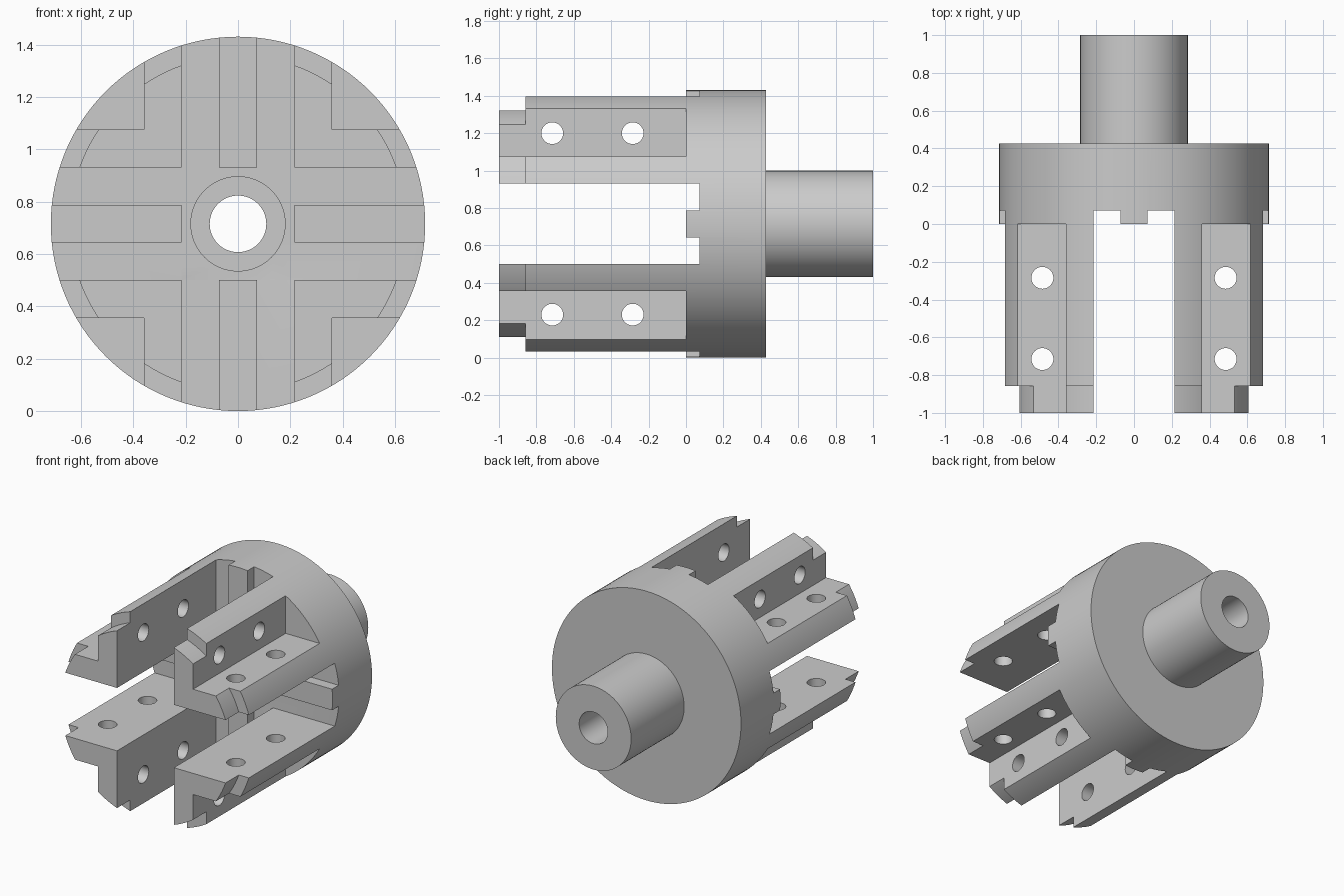
import bpy, bmesh
from math import pi, radians, sin, cos
from mathutils import Matrix, Vector

if "Cube" in bpy.data.objects:
    bpy.data.objects.remove(bpy.data.objects["Cube"])

R = 0.715      # outer radius, also the height of the axis
SEG = 128


def make_object(name, bm):
    bmesh.ops.recalc_face_normals(bm, faces=bm.faces)
    mesh = bpy.data.meshes.new(name)
    bm.to_mesh(mesh)
    bm.free()
    ob = bpy.data.objects.new(name, mesh)
    bpy.context.collection.objects.link(ob)
    return ob


def cut(target, bm):
    """Subtract a bmesh solid from the target and remove the cutter."""
    cutter = make_object("cutter", bm)
    cutter.hide_render = True
    mod = target.modifiers.new("cut", 'BOOLEAN')
    mod.operation = 'DIFFERENCE'
    mod.solver = 'EXACT'
    mod.object = cutter
    bpy.context.view_layer.objects.active = target
    bpy.ops.object.modifier_apply(modifier=mod.name)
    bpy.data.objects.remove(cutter)


def cut_box(target, x, y, z):
    """Cut a box; z is measured from the axis."""
    bm = bmesh.new()
    size = Matrix.Diagonal((x[1] - x[0], y[1] - y[0], z[1] - z[0], 1))
    centre = Vector((sum(x) / 2, sum(y) / 2, sum(z) / 2 + R))
    bmesh.ops.create_cube(bm, size=1, matrix=Matrix.Translation(centre) @ size)
    cut(target, bm)


def cut_hole(target, centre, rotation):
    bm = bmesh.new()
    bmesh.ops.create_cone(bm, cap_ends=True, segments=48, radius1=0.058,
                          radius2=0.058, depth=2,
                          matrix=Matrix.Translation(centre) @ rotation)
    cut(target, bm)


# Turned blank: stepped tips, head, shaft, counterbore and through bore (radius, y)
profile = [(0.18, -1), (0.18, 0.14), (0.108, 0.14), (0.108, 1), (0.285, 1),
           (0.285, 0.427), (R, 0.427), (R, -0.857), (0.643, -0.857), (0.643, -1)]
bm = bmesh.new()
rings = []
for i in range(SEG):
    a = 2 * pi * i / SEG
    rings.append([bm.verts.new((r * cos(a), y, R + r * sin(a))) for r, y in profile])
for i in range(SEG):
    a, b = rings[i], rings[(i + 1) % SEG]
    for j in range(len(profile)):
        k = (j + 1) % len(profile)
        bm.faces.new((a[j], a[k], b[k], b[j]))
chuck = make_object("four_jaw_chuck", bm)

# Cross channel separating the four jaws, down to the head face
W, T, K, D = 0.215, 0.36, 0.072, 0.071
cut_box(chuck, (-W, W), (-1.1, 0), (-1, 1))
cut_box(chuck, (-1, 1), (-1.1, 0), (-W, W))

# Outer corners removed to leave L-shaped jaws
for sx in (-1, 1):
    for sz in (-1, 1):
        cut_box(chuck, sorted((sx * T, sx)), (-1.1, 0), sorted((sz * T, sz)))

# Shallow slots either side of the raised keys, and the centre recess
for s in (-1, 1):
    side = sorted((s * K, s * W))
    cut_box(chuck, side, (-0.5, D), (-1, 1))
    cut_box(chuck, (-1, 1), (-0.5, D), side)
cut_box(chuck, (-W, W), (-0.5, D), (-W, W))

# Screw holes through every jaw leg
for y in (-0.285, -0.715):
    for s in (-0.485, 0.485):
        cut_hole(chuck, (s, y, R), Matrix.Identity(4))
        cut_hole(chuck, (0, y, R + s), Matrix.Rotation(pi / 2, 4, 'Y'))

bpy.ops.object.select_all(action='DESELECT')
chuck.select_set(True)
bpy.context.view_layer.objects.active = chuck
bpy.ops.object.shade_smooth_by_angle(angle=radians(30))
